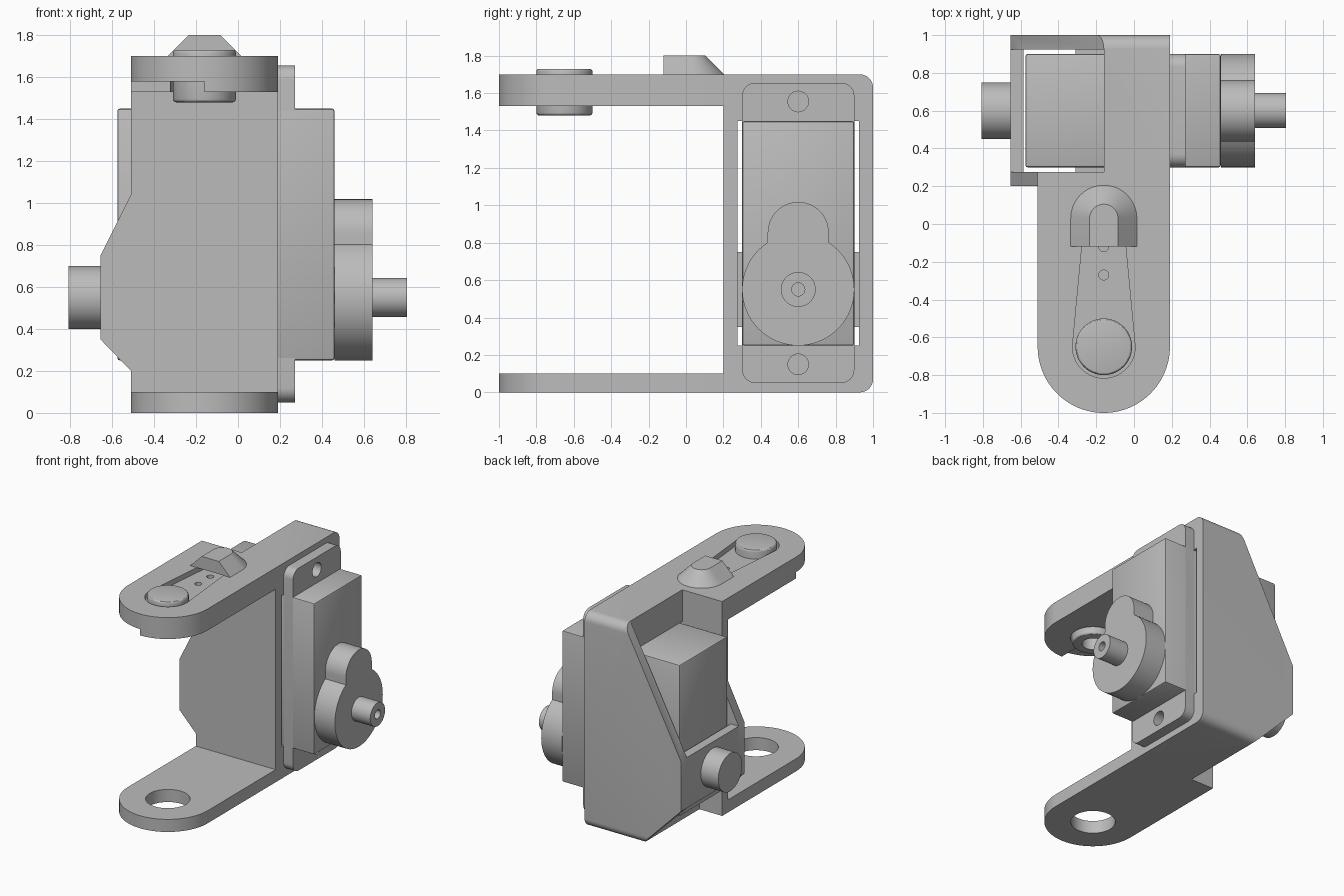
import bpy, bmesh, math
from mathutils import Vector

if "Cube" in bpy.data.objects:
    bpy.data.objects.remove(bpy.data.objects["Cube"], do_unlink=True)

GREY = (0.5, 0.5, 0.5, 1)
grey = bpy.data.materials.new("plain grey")
grey.use_nodes = True
grey.diffuse_color = GREY
grey.node_tree.nodes["Principled BSDF"].inputs["Base Color"].default_value = GREY


def arc(cx, cy, r, a0, a1, n=32):
    steps = [math.radians(a0 + (a1 - a0) * i / n) for i in range(n + 1)]
    return [(cx + r * math.cos(a), cy + r * math.sin(a)) for a in steps]


def circle(cx, cy, r):
    return arc(cx, cy, r, 0, 360, 64)[:-1]


def rect(x0, x1, y0, y1, r=0):
    if not r:
        return [(x0, y0), (x1, y0), (x1, y1), (x0, y1)]
    return (arc(x1 - r, y1 - r, r, 0, 90, 8) + arc(x0 + r, y1 - r, r, 90, 180, 8)
            + arc(x0 + r, y0 + r, r, 180, 270, 8) + arc(x1 - r, y0 + r, r, 270, 360, 8))


def loft(name, axis, low, high, lo, hi):
    """Solid between two matching outlines, at lo and hi along the axis."""
    place = {"X": lambda p, d: (d, p[0], p[1]),
             "Y": lambda p, d: (p[0], d, p[1]),
             "Z": lambda p, d: (p[0], p[1], d)}[axis]
    bm = bmesh.new()
    a = [bm.verts.new(place(p, lo)) for p in low]
    b = [bm.verts.new(place(p, hi)) for p in high]
    bm.faces.new(a)
    bm.faces.new(b)
    for i in range(len(a)):
        j = (i + 1) % len(a)
        bm.faces.new((a[i], a[j], b[j], b[i]))
    bmesh.ops.recalc_face_normals(bm, faces=bm.faces)
    mesh = bpy.data.meshes.new(name)
    bm.to_mesh(mesh)
    bm.free()
    mesh.materials.append(grey)
    ob = bpy.data.objects.new(name, mesh)
    bpy.context.collection.objects.link(ob)
    return ob


def prism(name, axis, outline, lo, hi):
    return loft(name, axis, outline, outline, lo, hi)


def activate(ob):
    bpy.ops.object.select_all(action="DESELECT")
    ob.select_set(True)
    bpy.context.view_layer.objects.active = ob


def boolean(ob, operation, axis, outline, lo, hi):
    cutter = prism("cutter", axis, outline, lo, hi)
    cutter.hide_render = True
    mod = ob.modifiers.new("cut", "BOOLEAN")
    mod.operation, mod.solver, mod.object = operation, "EXACT", cutter
    activate(ob)
    bpy.ops.object.modifier_apply(modifier=mod.name)
    bpy.data.objects.remove(cutter, do_unlink=True)


def cut(ob, *args):
    boolean(ob, "DIFFERENCE", *args)


def bevel(ob, width, segments=3):
    mod = ob.modifiers.new("bevel", "BEVEL")
    mod.width, mod.segments, mod.limit_method = width, segments, "ANGLE"
    mod.angle_limit = math.radians(50)
    activate(ob)
    bpy.ops.object.modifier_apply(modifier=mod.name)


# Shared positions
LEFT, RIGHT, MID = -0.51, 0.19, -0.16      # arm edges and centre line
OUT = -0.655                               # outer face of the side wall
PIVOT = -0.65                              # y of the arm pivots
FRONT, INNER, BACK = 0.2, 0.275, 0.925     # front wall and cavity
TOP = 1.7
AXLE = (0.6, 0.55)                         # y, z of the output axis

# Rear housing: angled profile, hollowed, rounded along the back
housing = prism("rear_housing", "Y", [(RIGHT, 0), (RIGHT, TOP), (MID, TOP), (OUT, 0.75),
                                      (OUT, 0.35), (-0.31, 0)], INNER, 1)
cut(housing, "X", rect(FRONT, BACK, 0.25, 1.45), -0.585, 1)
cut(housing, "X", rect(FRONT, BACK, 0.75, 2), -1, MID)
cut(housing, "X", rect(FRONT, BACK, -1, 0.35), -1, -0.31)
boolean(housing, "INTERSECT", "X", rect(-1, 1, 0, TOP, 0.07), -1, 1)

# Front wall
wall = prism("front_wall", "Y", [(RIGHT, 0), (RIGHT, TOP), (LEFT, TOP), (LEFT, 1.04),
                                 (OUT, 0.75), (OUT, 0.35), (LEFT, 0.2), (LEFT, 0)], FRONT, INNER)

# Arms with round ends
arm_outline = arc(MID, PIVOT, 0.35, 180, 360, 48) + [(RIGHT, FRONT), (LEFT, FRONT)]
lower_arm = prism("lower_arm", "Z", arm_outline, 0, 0.1)
cut(lower_arm, "Z", circle(MID, PIVOT, 0.16), -1, 1)

upper_arm = prism("upper_arm", "Z", arm_outline, 1.53, TOP)
cut(upper_arm, "Z", rect(-1, MID, -2, PIVOT), 1, 1.58)
cut(upper_arm, "Z", circle(MID, PIVOT, 0.162), 1, 1.6)
slot = arc(MID, PIVOT, 0.166, 180, 360) + [(MID + 0.1, 0.05), (MID - 0.1, 0.05)]
cut(upper_arm, "Z", slot, 1.66, 2)
for y in (-0.12, -0.27):
    cut(upper_arm, "Z", circle(MID, y, 0.026), 1.62, 2)

# Pivot hub in the upper arm
hub = prism("pivot_hub", "Z", circle(MID, PIVOT, 0.15), 1.48, 1.73)
bevel(hub, 0.015)
cut(hub, "Z", circle(MID, PIVOT, 0.08), 1, 1.58)


# Sloped cap over the slot end
def arch(r):
    return arc(MID, 0.03, r, 0, 180) + [(MID - r, -0.12), (MID + r, -0.12)]


loft("slot_cap", "Z", arch(0.175), arch(0.075), TOP, 1.8)

# Side pivot pin
prism("side_pin", "X", circle(*AXLE, 0.15), -0.808, OUT)

# Motor: case, mounting flange, gear cover and output shaft
case = prism("motor_case", "X", rect(0.3, 0.9, 0.25, 1.45), -0.575, 0.46)
bevel(case, 0.012, 2)

flange = prism("mounting_flange", "X", rect(0.3, 0.9, 0.05, 1.655, 0.07), RIGHT, 0.272)
for z in (0.15, 1.555):
    cut(flange, "X", circle(0.6, z, 0.055), 0.195, 1)

split = math.degrees(math.acos(0.163 / 0.3))
cover = (arc(*AXLE, 0.3, 180 - split, 360 + split, 56) + arc(0.6, 0.855, 0.163, 0, 180))
prism("gear_cover", "X", cover, 0.46, 0.64)

shaft = prism("output_shaft", "X", circle(*AXLE, 0.093), 0.63, 0.805)
cut(shaft, "X", circle(*AXLE, 0.035), 0.7, 1)

# Smooth curved surfaces, keep hard edges
for ob in [o for o in bpy.context.collection.objects if o.type == "MESH"]:
    activate(ob)
    bpy.ops.object.shade_smooth_by_angle(angle=math.radians(30))
